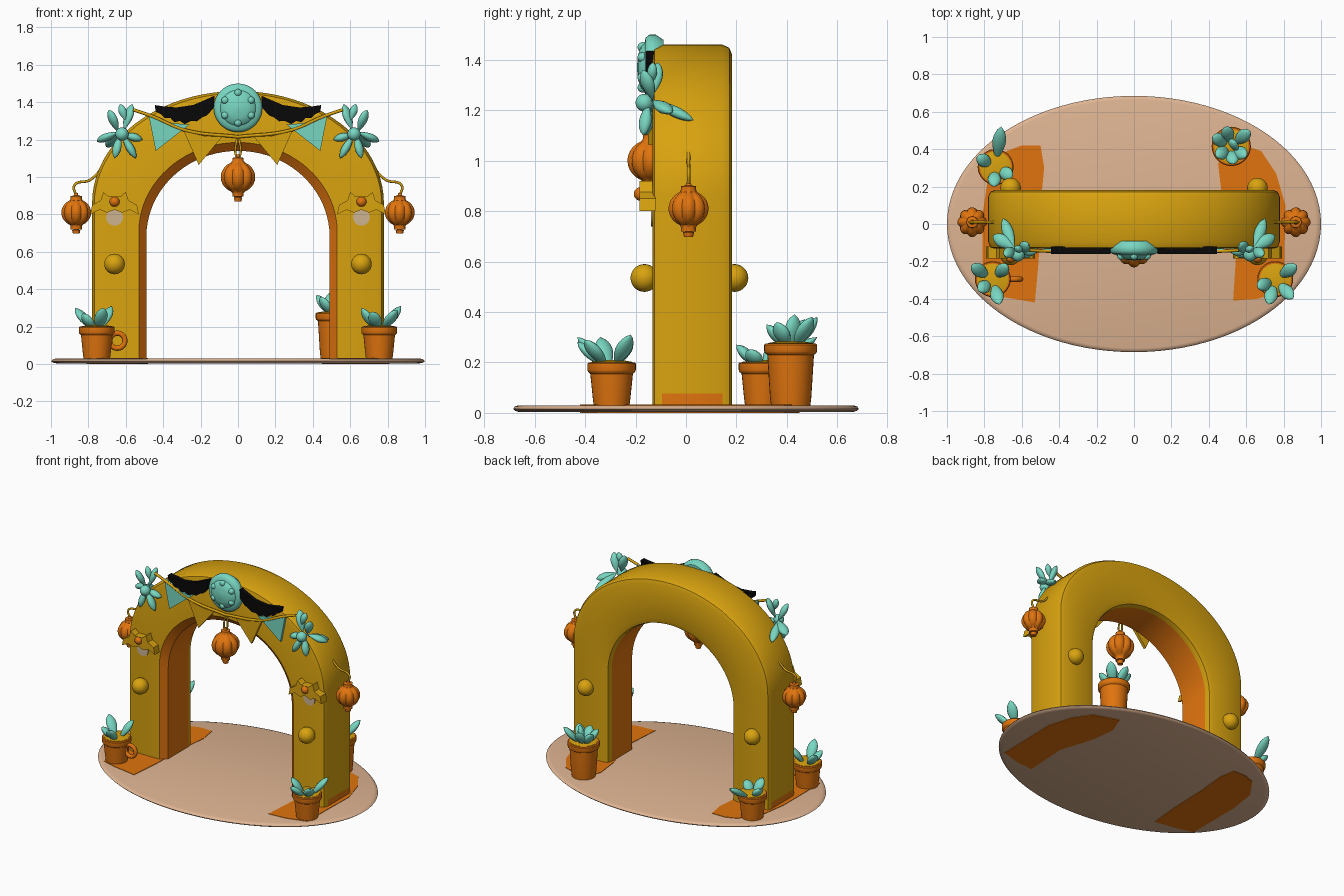
import bpy, bmesh, math
from mathutils import Vector

if "Cube" in bpy.data.objects:
    bpy.data.objects.remove(bpy.data.objects["Cube"])

def material(name, rgb):
    m = bpy.data.materials.new(name)
    lin = [((c / 255 + 0.055) / 1.055) ** 2.4 if c > 10 else c / 255 / 12.92 for c in rgb]
    m.diffuse_color = (*lin, 1)
    m.use_nodes = True
    m.node_tree.nodes["Principled BSDF"].inputs["Base Color"].default_value = m.diffuse_color
    return m

YELLOW = material("mustard_yellow", (217, 163, 15))
ORANGE = material("orange", (224, 116, 14))
TEAL = material("teal", (120, 214, 193))
BLACK = material("black", (8, 8, 8))
TAN = material("tan", (222, 180, 146))
BEIGE = material("pale_beige", (205, 180, 145))

def build(name, verts, faces, mats, angle=40, rule=None):
    me = bpy.data.meshes.new(name)
    me.from_pydata([tuple(v) for v in verts], [], faces)
    for m in mats if isinstance(mats, list) else [mats]:
        me.materials.append(m)
    bm = bmesh.new()
    bm.from_mesh(me)
    if rule:
        for f in bm.faces:
            f.material_index = rule(f.index)
    bmesh.ops.recalc_face_normals(bm, faces=bm.faces)
    bm.to_mesh(me)
    bm.free()
    ob = bpy.data.objects.new(name, me)
    bpy.context.collection.objects.link(ob)
    bpy.ops.object.select_all(action='DESELECT')
    ob.select_set(True)
    bpy.context.view_layer.objects.active = ob
    bpy.ops.object.shade_smooth_by_angle(angle=math.radians(angle))
    return ob

def lathe(name, prof, c, mat, n=32, axis='z', rib=0, sx=1, sy=1):
    """Revolve (radius, height) points about an axis; rib pinches grooves."""
    vs, fs = [], []
    for r, h in prof:
        for i in range(n):
            a = 2 * math.pi * i / n
            k = 1 - rib * (1 - abs(math.cos(4 * a))) if r > 0.03 else 1
            x, y = r * k * math.cos(a) * sx, r * k * math.sin(a) * sy
            p = (x, y, h) if axis == 'z' else (x, h, y)
            vs.append(Vector(p) + Vector(c))
    for j in range(len(prof) - 1):
        for i in range(n):
            k = (i + 1) % n
            fs.append((j*n + i, j*n + k, (j+1)*n + k, (j+1)*n + i))
    fs += [tuple(range(n)), tuple(range((len(prof)-1)*n, len(prof)*n))]
    return build(name, vs, fs, mat)

def ball(name, c, r, mat, squash=1):
    prof = [(r * math.sin(math.pi * i / 14) + 1e-4, -r * squash * math.cos(math.pi * i / 14)) for i in range(15)]
    return lathe(name, prof, c, mat, 24, 'y')

def leaf(name, a, b, w, t, mat=TEAL):
    """Fleshy pointed-oval petal from a to b, widest beyond the middle."""
    a, b = Vector(a), Vector(b)
    q = (b - a).to_track_quat('Z', 'Y')
    L, n, m = (b - a).length, 12, 10
    vs, fs = [], []
    for j in range(m + 1):
        u = j / m
        r = max(0.02, math.sin(math.pi * u ** 1.3) ** 0.7 if 0 < u < 1 else 0.02)
        for i in range(n):
            g = 2 * math.pi * i / n
            vs.append(a + q @ Vector((w * r * math.cos(g), t * r * math.sin(g), L * u)))
    for j in range(m):
        for i in range(n):
            k = (i + 1) % n
            fs.append((j*n + i, j*n + k, (j+1)*n + k, (j+1)*n + i))
    fs += [tuple(range(n)), tuple(range(m*n, m*n + n))]
    return build(name, vs, fs, mat, 60)

def prism(name, pts, lo, hi, mat, axis='y'):
    """Extrude an outline: xz outline along y, or xy outline along z."""
    n = len(pts)
    vs = [(p, d, q) if axis == 'y' else (p, q, d) for d in (lo, hi) for p, q in pts]
    fs = [tuple(range(n)), tuple(range(n, 2*n))]
    fs += [(i, (i+1) % n, n + (i+1) % n, n + i) for i in range(n)]
    return build(name, vs, fs, mat, 30)

def tube(name, pts, r, mat, cyclic=False):
    cu = bpy.data.curves.new(name, 'CURVE')
    cu.dimensions, cu.bevel_depth, cu.bevel_resolution, cu.resolution_u = '3D', r, 2, 8
    sp = cu.splines.new('BEZIER')
    sp.bezier_points.add(len(pts) - 1)
    sp.use_cyclic_u = cyclic
    for bp, p in zip(sp.bezier_points, pts):
        bp.co = p
        bp.handle_left_type = bp.handle_right_type = 'AUTO'
    cu.materials.append(mat)
    ob = bpy.data.objects.new(name, cu)
    bpy.context.collection.objects.link(ob)

# Oval base with painted patches on both sides
lathe("base", [(0.97, 0.004), (0.99, 0.008), (1, 0.016), (0.99, 0.026), (0.97, 0.03)], (0, 0, 0), TAN, 96, sy=0.685)
left = [(-.81, -.36), (-.7, -.39), (-.53, -.42), (-.51, -.2), (-.5, .1), (-.48, .3), (-.5, .42), (-.6, .42), (-.68, .39), (-.78, .25), (-.81, .05)]
right = [(.53, -.41), (.66, -.4), (.8, -.36), (.81, .1), (.76, .27), (.68, .39), (.5, .45), (.45, .32), (.47, .15), (.55, -.1)]
for side, pts in (("left", left), ("right", right)):
    prism(side + "_ground_patch_top", pts, 0.029, 0.033, ORANGE, 'z')
    prism(side + "_ground_patch_bottom", pts, 0.0, 0.006, ORANGE, 'z')

# Arch: a rounded section swept along the outer and inner outlines
section = [(.14, -.132), (.88, -.132), (.96, -.125), (1, -.095), (1, .145), (.96, .172),
           (.88, .182), (.12, .182), (.03, .172), (0, .14), (0, -.09)]
legs = [0.035, 0.09, 0.4, 0.75]
path = [(1, f, 0) for f in legs] + [(0, 0, math.pi * i / 40) for i in range(41)] + [(-1, f, 0) for f in reversed(legs)]
vs, fs, ns = [], [], len(section)
for sgn, f, a in path:
    if sgn:
        o, i = Vector((.78 * sgn, 0, .86 * f)), Vector((.49 * sgn, 0, .68 * f))
    else:
        o = Vector((.78 * math.cos(a), 0, .86 + .6 * math.sin(a)))
        i = Vector((.49 * math.cos(a), 0, .68 + .46 * math.sin(a)))
    for s, y in section:
        p = i.lerp(o, s)
        vs.append((p.x, y, p.z))
for j in range(len(path) - 1):
    for i in range(ns):
        k = (i + 1) % ns
        fs.append((j*ns + i, j*ns + k, (j+1)*ns + k, (j+1)*ns + i))
last = len(path) - 2
fs += [tuple(range(ns)), tuple(range((last+1)*ns, (last+2)*ns))]
build("arch", vs, fs, [YELLOW, ORANGE], 35,
      lambda n: 1 if n % ns >= 9 or (n // ns in (0, last) and n % ns == 3) else 0)

# Round medallion at the crown
lathe("medallion", [(.11, -.09), (.13, -.12), (.13, -.145), (.118, -.16), (.095, -.165), (.085, -.178),
                    (.05, -.19), (.001, -.195)], (0, 0, 1.37), TEAL, 40, 'y')
for i in range(6):
    a = math.pi * (i / 3 + 1/6)
    ball("medallion_bump", (.08 * math.cos(a), -.172, 1.37 + .08 * math.sin(a)), .02, TEAL)

# Lanterns
def lantern(name, c, r):
    prof = [(.018, -1.5), (.022, -1.25), (.014, -1.22), (.03, -1.2), (.03, -1.0)]
    prof = [(x, z * r) for x, z in prof]
    prof += [(r * 1.06 * math.cos(t), r * .97 * math.sin(t)) for t in [math.radians(d) for d in range(-65, 66, 13)]]
    prof += [(.03, r), (.03, r * 1.18), (.012, r * 1.22), (.008, r * 1.4)]
    lathe(name, prof, c, ORANGE, 64, rib=.13)

lantern("centre_lantern", (0, -.14, 1.0), .087)
for s in (-1, 1):
    tube("centre_lantern_cord", [(0, -.14, 1.09), (s * .014, -.14, 1.13), (s * .006, -.13, 1.2)], .006, YELLOW)

# Mirrored decorations
petals = [((.61, -.14, 1.25), (.565, -.11, 1.39), .033), ((.64, -.13, 1.24), (.69, -.17, 1.36), .03),
          ((.64, -.13, 1.24), (.755, -.06, 1.19), .035), ((.64, -.14, 1.24), (.70, .03, 1.16), .03),
          ((.63, -.15, 1.23), (.66, -.17, 1.10), .026), ((.62, -.15, 1.23), (.545, -.16, 1.10), .028),
          ((.62, -.14, 1.23), (.51, -.14, 1.20), .03), ((.6, -.14, 1.3), (.63, -.13, 1.39), .02)]
swag_top = [(.125, 1.435), (.17, 1.415), (.24, 1.385), (.33, 1.372), (.40, 1.378), (.445, 1.385)]
swag_low = [(.44, 1.35), (.41, 1.335), (.39, 1.315), (.36, 1.315), (.34, 1.293), (.31, 1.3), (.285, 1.283),
            (.25, 1.3), (.22, 1.298), (.19, 1.32), (.165, 1.33), (.13, 1.37)]
for s, side in ((-1, "left_"), (1, "right_")):
    def mir(pts):
        return [(s * p[0], *p[1:]) for p in pts]
    prism(side + "swag", mir(swag_top + swag_low), -.16, -.12, BLACK)
    prism(side + "outer_pennant", mir([(.48, 1.34), (.37, 1.29), (.26, 1.28), (.44, 1.14)]), -.15, -.13, TEAL)
    prism(side + "inner_pennant", mir([(.29, 1.245), (.18, 1.22), (.085, 1.215), (.21, 1.065)]), -.15, -.13, YELLOW)
    tube(side + "bunting_cord", mir([(.56, -.14, 1.36), (.46, -.145, 1.325), (.28, -.145, 1.25), (.0, -.145, 1.215)]), .009, YELLOW)
    for a, b, w in petals:
        leaf(side + "flower_petal", *mir([a, b]), w, .022)
    ball(side + "flower_heart", (s * .62, -.165, 1.23), .035, TEAL)
    lantern(side + "lantern", (s * .865, .01, .81), .075)
    tube(side + "lantern_cord", mir([(.66, -.1, 1.16), (.72, 0, 1.06), (.79, .01, .985), (.875, .01, .955), (.865, .01, .90)]), .007, YELLOW)
    # Little awning lamp and knobs on each leg
    awn = [(-.13, .80), (-.12, .85), (-.075, .875), (-.06, .92), (-.03, .895), (.03, .895), (.06, .92),
           (.075, .875), (.12, .85), (.13, .80), (.08, .825), (.04, .81), (0, .825), (-.04, .81), (-.08, .825)]
    prism(side + "awning", [(s * .66 + x, z) for x, z in awn], -.185, -.12, YELLOW)
    ball(side + "awning_bead", (s * .66, -.18, .868), .027, ORANGE)
    lathe(side + "lamp_plate", [(.045, -.138), (.045, -.13)], (s * .66, 0, .785), BEIGE, 24, 'y')
    for y in (-.165, .192):
        ball(side + "knob", (s * .66, y, .535), .055, YELLOW)

# Plant pots: centre, rim radius, rim height, leaf tips
pots = [("front_left", (-.755, -.295), .096, .20, [(-.87, -.22, .30), (-.675, -.22, .31), (-.72, -.43, .30), (-.83, -.36, .27)]),
        ("front_right", (.755, -.295), .096, .20, [(.66, -.34, .30), (.87, -.22, .31), (.85, -.40, .29), (.72, -.43, .28)]),
        ("back_left", (-.74, .305), .096, .20, [(-.84, .36, .27), (-.71, .52, .30), (-.65, .25, .25), (-.75, .2, .27)]),
        ("back_right", (.52, .415), .105, .275, [(.42, .47, .37), (.49, .52, .38), (.62, .50, .38), (.60, .36, .36),
                                                 (.53, .32, .35), (.44, .36, .36), (.54, .43, .39)])]
for name, (x, y), r, h, tips in pots:
    z = .03
    lathe(name + "_pot", [(r * .74, z), (r * .78, z + .03), (r * .88, h - .045), (r * .97, h - .038), (r, h - .03), (r, h - .005),
                          (r * .95, h), (r * .82, h), (r * .8, h - .02)], (x, y, 0), ORANGE, 32)
    lathe(name + "_soil", [(r * .86, h - .02), (r * .86, h + .002), (r * .4, h + .01)], (x, y, 0), YELLOW, 24)
    for t in tips:
        d = Vector((x, y, 0)).lerp(Vector((t[0], t[1], 0)), .15)
        leaf(name + "_leaf", (d.x, d.y, h - .02), t, .036, .022)

# Loop handle on the front left pot
tube("pot_handle", [(-.645 + .04 * math.cos(a), -.295, .125 + .04 * math.sin(a)) for a in [i * math.pi / 4 for i in range(8)]],
     .014, ORANGE, True)
